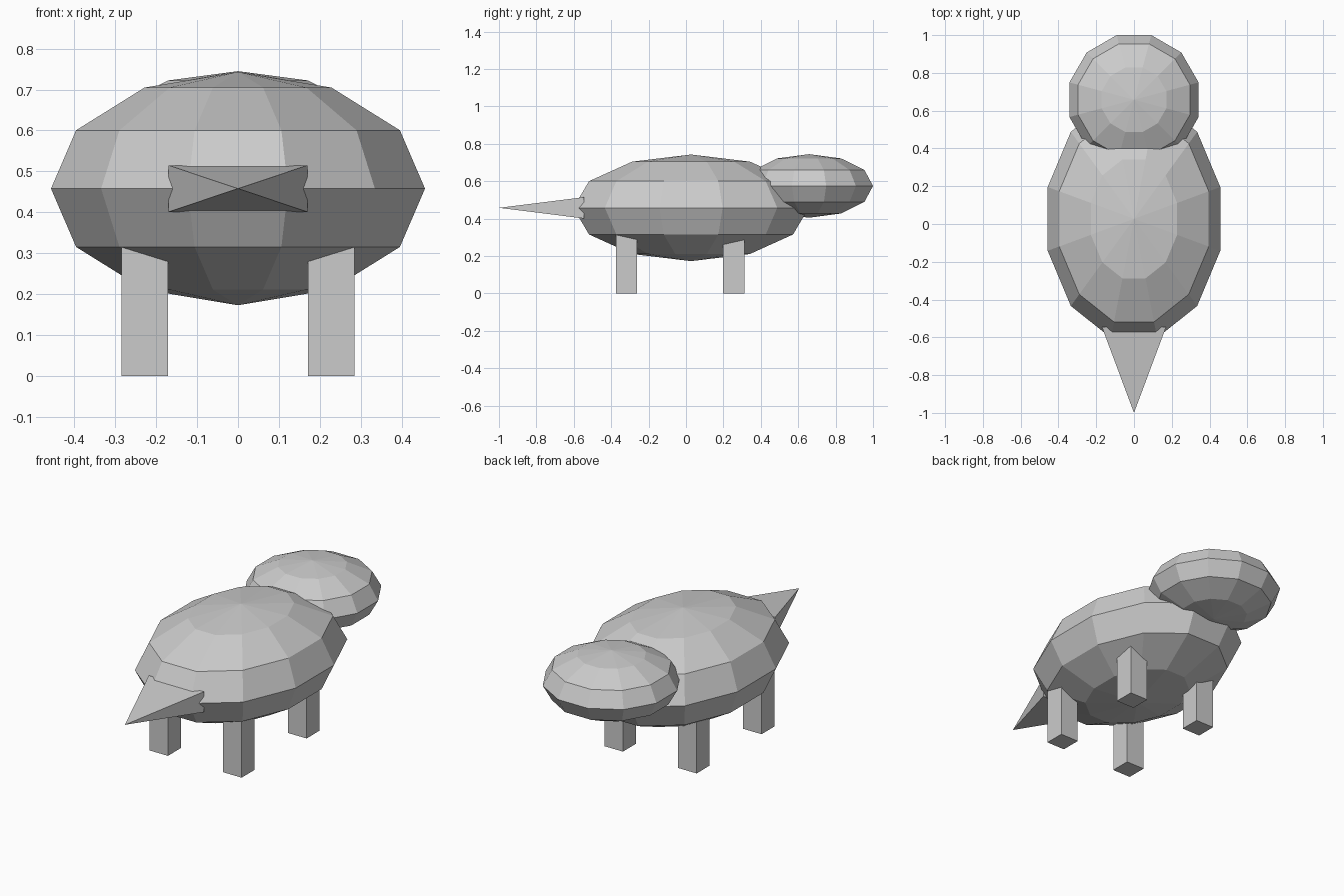
import bpy
import bmesh
from math import radians
from mathutils import Matrix

if "Cube" in bpy.data.objects:
    bpy.data.objects.remove(bpy.data.objects["Cube"])


def finish(name, bm):
    bmesh.ops.recalc_face_normals(bm, faces=bm.faces)
    mesh = bpy.data.meshes.new(name)
    bm.to_mesh(mesh)
    bm.free()
    obj = bpy.data.objects.new(name, mesh)
    bpy.context.collection.objects.link(obj)
    return obj


def ellipsoid(name, center, radii):
    # 12-sided low-poly ball, turned half a side so flats face the axes
    bm = bmesh.new()
    m = Matrix.Translation(center) @ Matrix.Diagonal((*radii, 1)) @ Matrix.Rotation(radians(15), 4, 'Z')
    bmesh.ops.create_uvsphere(bm, u_segments=12, v_segments=6, radius=1, matrix=m)
    return finish(name, bm)


def box(name, center, size):
    bm = bmesh.new()
    m = Matrix.Translation(center) @ Matrix.Diagonal((*size, 1))
    bmesh.ops.create_cube(bm, size=1, matrix=m)
    return finish(name, bm)


# body and head
ellipsoid("body", (0, 0.027, 0.458), (0.473, 0.652, 0.285))
ellipsoid("head", (0, 0.658, 0.575), (0.354, 0.354, 0.17))

# four legs, tops buried in the body
for side, x in (("left", -0.228), ("right", 0.228)):
    for end, y in (("tail_end", -0.318), ("head_end", 0.256)):
        box(f"{end}_{side}_leg", (x, y, 0.17), (0.114, 0.114, 0.34))

# tail: flattened four-sided spike
bm = bmesh.new()
base = [bm.verts.new((x, -0.545, z)) for x, z in
        ((-0.17, 0.401), (0.17, 0.401), (0.17, 0.515), (-0.17, 0.515))]
tip = bm.verts.new((0, -1.0, 0.458))
bm.faces.new(base)
for i in range(4):
    bm.faces.new((base[i], base[(i + 1) % 4], tip))
finish("tail", bm)
